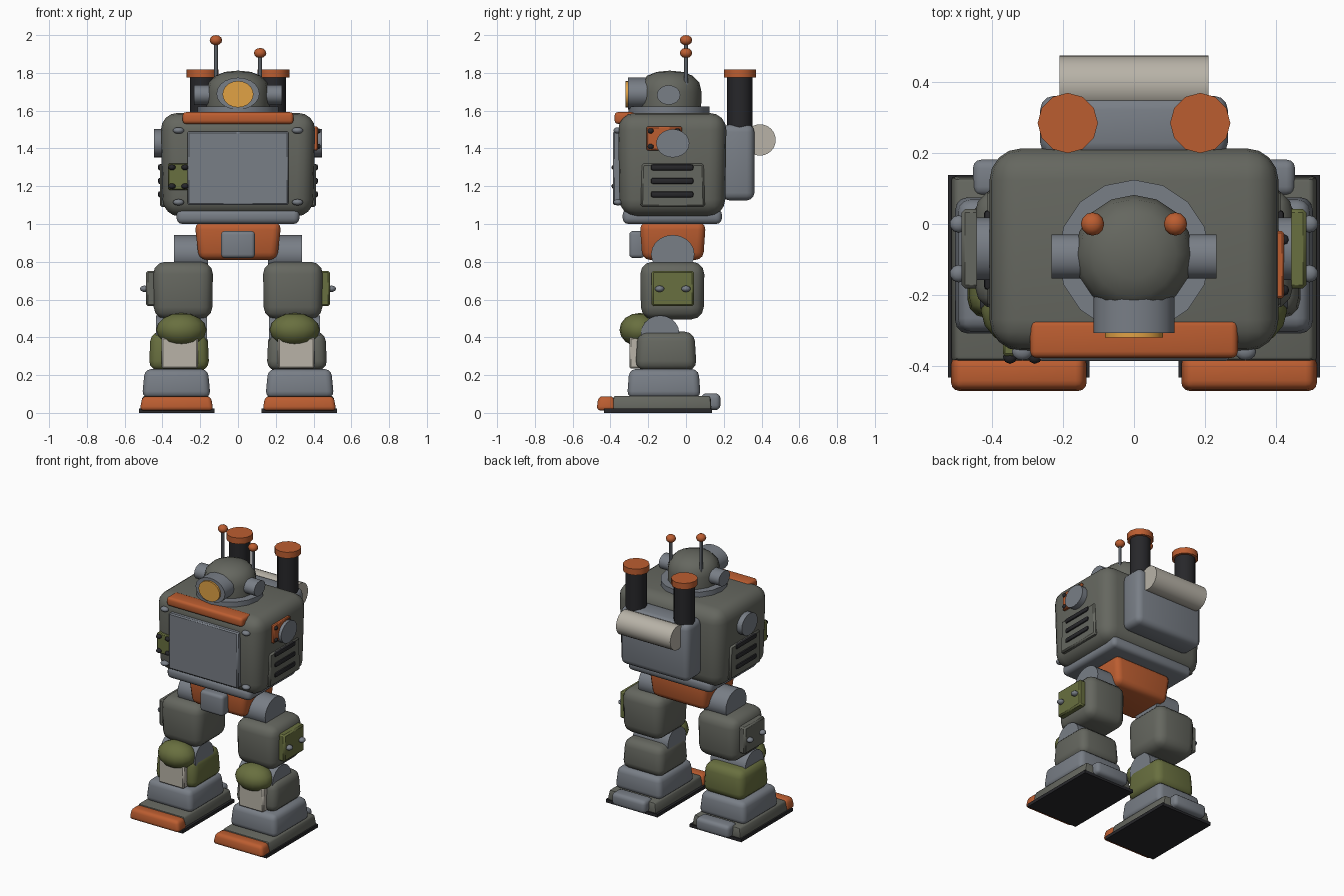
import bpy, bmesh, math
from mathutils import Matrix, Vector

if "Cube" in bpy.data.objects:
    bpy.data.objects.remove(bpy.data.objects["Cube"])


def mat(name, r, g, b):
    m = bpy.data.materials.new(name)
    m.diffuse_color = (r, g, b, 1)
    m.use_nodes = True
    m.node_tree.nodes["Principled BSDF"].inputs["Base Color"].default_value = m.diffuse_color
    return m


GREY = mat("warm_grey", 0.13, 0.135, 0.115)
STEEL = mat("steel", 0.19, 0.21, 0.24)
RUST = mat("orange", 0.50, 0.11, 0.03)
OLIVE = mat("olive", 0.14, 0.16, 0.05)
CREAM = mat("cream", 0.48, 0.45, 0.39)
DARK = mat("dark", 0.02, 0.02, 0.023)
AMBER = mat("amber", 0.75, 0.36, 0.06)


def finish(name, bm, m, angle=40):
    bmesh.ops.recalc_face_normals(bm, faces=bm.faces)
    me = bpy.data.meshes.new(name)
    bm.to_mesh(me)
    bm.free()
    ob = bpy.data.objects.new(name, me)
    bpy.context.collection.objects.link(ob)
    me.materials.append(m)
    bpy.ops.object.select_all(action='DESELECT')
    ob.select_set(True)
    bpy.context.view_layer.objects.active = ob
    bpy.ops.object.shade_smooth_by_angle(angle=math.radians(angle))
    return ob


def box(name, xs, ys, zs, bevel, m, top=(1, 1), bottom=(1, 1), seg=3):
    """Rounded box from min/max pairs, optional taper at top or bottom."""
    lo = Vector((min(xs), min(ys), min(zs)))
    hi = Vector((max(xs), max(ys), max(zs)))
    c, d = (lo + hi) / 2, hi - lo
    bm = bmesh.new()
    bmesh.ops.create_cube(bm, size=1)
    for v in bm.verts:
        t = top if v.co.z > 0 else bottom
        v.co = Vector((v.co.x * d.x * t[0], v.co.y * d.y * t[1], v.co.z * d.z)) + c
    if bevel:
        bmesh.ops.bevel(bm, geom=bm.edges[:], offset=bevel, segments=seg,
                        profile=0.5, affect='EDGES', clamp_overlap=True)
    return finish(name, bm, m)


def cyl(name, c, r, length, axis, m, n=16, rz=None):
    """Cylinder on an axis; rz squashes its height when it lies flat."""
    bm = bmesh.new()
    bmesh.ops.create_cone(bm, cap_ends=True, segments=n, radius1=r, radius2=r, depth=length)
    rot = {'x': Matrix.Rotation(math.pi / 2, 4, 'Y'),
           'y': Matrix.Rotation(math.pi / 2, 4, 'X'), 'z': Matrix()}[axis]
    sq = Matrix.Diagonal((1, 1, (rz or r) / r if axis != 'z' else 1, 1))
    bm.transform(Matrix.Translation(c) @ sq @ rot)
    return finish(name, bm, m)


def ball(name, c, radii, m, n=12):
    bm = bmesh.new()
    bmesh.ops.create_uvsphere(bm, u_segments=n, v_segments=max(6, n // 2), radius=1)
    bm.transform(Matrix.Translation(c) @ Matrix.Diagonal((*radii, 1)))
    return finish(name, bm, m, 60)


# torso with waist plate, chest panel and collar
box("torso", (-.41, .41), (-.36, .215), (1.04, 1.588), .09, GREY, bottom=(.97, .97), seg=4)
box("waist_plate", (-.325, .325), (-.335, .19), (1.0, 1.08), .03, STEEL)
box("chest_panel", (-.268, .268), (-.387, -.33), (1.10, 1.49), .008, STEEL, seg=1)
box("collar", (-.293, .293), (-.378, -.27), (1.53, 1.592), .018, RUST)
for x in (-.315, .315):
    for z in (1.115, 1.495):
        ball("chest_rivet", (x, -.36, z), (.03, .025, .017), STEEL)

# chest patch and side patch with rivets
box("chest_patch", (-.37, -.26), (-.372, -.33), (1.18, 1.32), .006, OLIVE, seg=1)
for x in (-.35, -.28):
    for z in (1.20, 1.30):
        ball("chest_patch_rivet", (x, -.375, z), (.02, .02, .015), DARK, 8)
box("side_patch", (.39, .424), (-.21, -.02), (1.39, 1.515), .006, RUST, seg=1)
for y in (-.187, -.045):
    for z in (1.41, 1.493):
        ball("side_patch_rivet", (.424, y, z), (.014, .016, .014), DARK, 8)

# shoulder caps and side vents
for s in (-1, 1):
    cyl("shoulder_cap", (s * .415, -.07, 1.427), .088, .06, 'x', STEEL, 20, .075)
    box("vent_panel", (s * .37, s * .414), (-.24, .10), (1.09, 1.32), .01, GREY, top=(1, .96), seg=1)
    for z in (1.157, 1.228, 1.30):
        box("vent_slat", (s * .39, s * .424), (-.187, .04), (z - .017, z + .017), .012, DARK, seg=2)

# neck, dome head, eye and ears
cyl("neck_ring", (0, -.09, 1.598), .215, .05, 'z', STEEL, 16)
bm = bmesh.new()
prof = [(.165, 1.60), (.167, 1.70), (.155, 1.75), (.12, 1.785), (.07, 1.805), (0, 1.812)]
pv = [bm.verts.new((r, -.085, z)) for r, z in prof]
pe = [bm.edges.new(e) for e in zip(pv, pv[1:])]
bmesh.ops.spin(bm, geom=pv + pe, cent=(0, -.085, 0), axis=(0, 0, 1),
               angle=2 * math.pi, steps=16, use_merge=True)
bmesh.ops.remove_doubles(bm, verts=bm.verts[:], dist=1e-4)
finish("head_dome", bm, GREY, 50)
cyl("eye_housing", (0, -.25, 1.69), .114, .115, 'y', STEEL, 20, .085)
cyl("eye_lens", (0, -.29, 1.687), .082, .06, 'y', AMBER, 20, .07)
for s in (-1, 1):
    cyl("ear_cap", (s * .185, -.092, 1.683), .062, .096, 'x', STEEL, 16, .052)

# antennas
for x, z in ((-.117, 1.973), (.117, 1.905)):
    cyl("antenna_rod", (x, 0, (z + 1.68) / 2), .011, z - 1.68, 'z', STEEL, 8)
    ball("antenna_tip", (x, 0, z), (.033, .033, .027), RUST)

# backpack, bedroll and exhaust stacks
box("backpack", (-.265, .265), (.19, .362), (1.125, 1.527), .04, STEEL)
cyl("bedroll", (0, .392, 1.445), .083, .42, 'x', CREAM, 24)
for s in (-1, 1):
    cyl("exhaust_stack", (s * .187, .285, 1.63), .068, .32, 'z', DARK, 12)
    cyl("exhaust_cap", (s * .187, .285, 1.797), .085, .043, 'z', RUST, 12)

# pelvis and buckle
box("pelvis", (-.23, .23), (-.245, .105), (.81, 1.01), .04, RUST, bottom=(.9, .92))
box("buckle", (-.09, .09), (-.30, -.22), (.82, .963), .02, STEEL)

# legs, outer plate and shin colours differ per side
for s, plate, shin in ((-1, GREY, OLIVE), (1, OLIVE, GREY)):
    def X(a, b):
        return (s * a, s * b)
    cyl("hip_joint", (s * .25, -.07, .84), .115, .18, 'x', STEEL, 20, .102)
    box("thigh", X(.132, .45), (-.243, .098), (.495, .80), .065, GREY, bottom=(.97, .97))
    box("thigh_plate", X(.43, .487), (-.182, .042), (.565, .752), .01, plate, seg=1)
    for y in (-.14, 0):
        ball("thigh_rivet", (s * .495, y, .657), (.025, .025, .017), STEEL, 10)
    cyl("knee_joint", (s * .30, -.137, .42), .102, .27, 'x', STEEL, 20, .096)
    ball("knee_cap", (s * .30, -.245, .44), (.132, .107, .089), OLIVE, 16)
    box("shin", X(.152, .472), (-.268, .057), (.225, .43), .05, shin, top=(.94, .92))
    box("shin_plate", X(.212, .405), (-.30, -.24), (.235, .40), .008, CREAM, seg=1)
    box("ankle", X(.145, .508), (-.312, .078), (.08, .232), .035, STEEL, top=(.92, .94))
    box("foot", X(.138, .518), (-.39, .135), (.018, .09), .012, GREY, top=(.93, .98), seg=2)
    box("toe_cap", X(.13, .52), (-.474, -.37), (.012, .088), .022, RUST, top=(.93, .8))
    box("heel", X(.195, .455), (.08, .182), (.015, .103), .025, STEEL)
    box("sole", X(.125, .525), (-.434, .138), (0, .022), 0, DARK)
